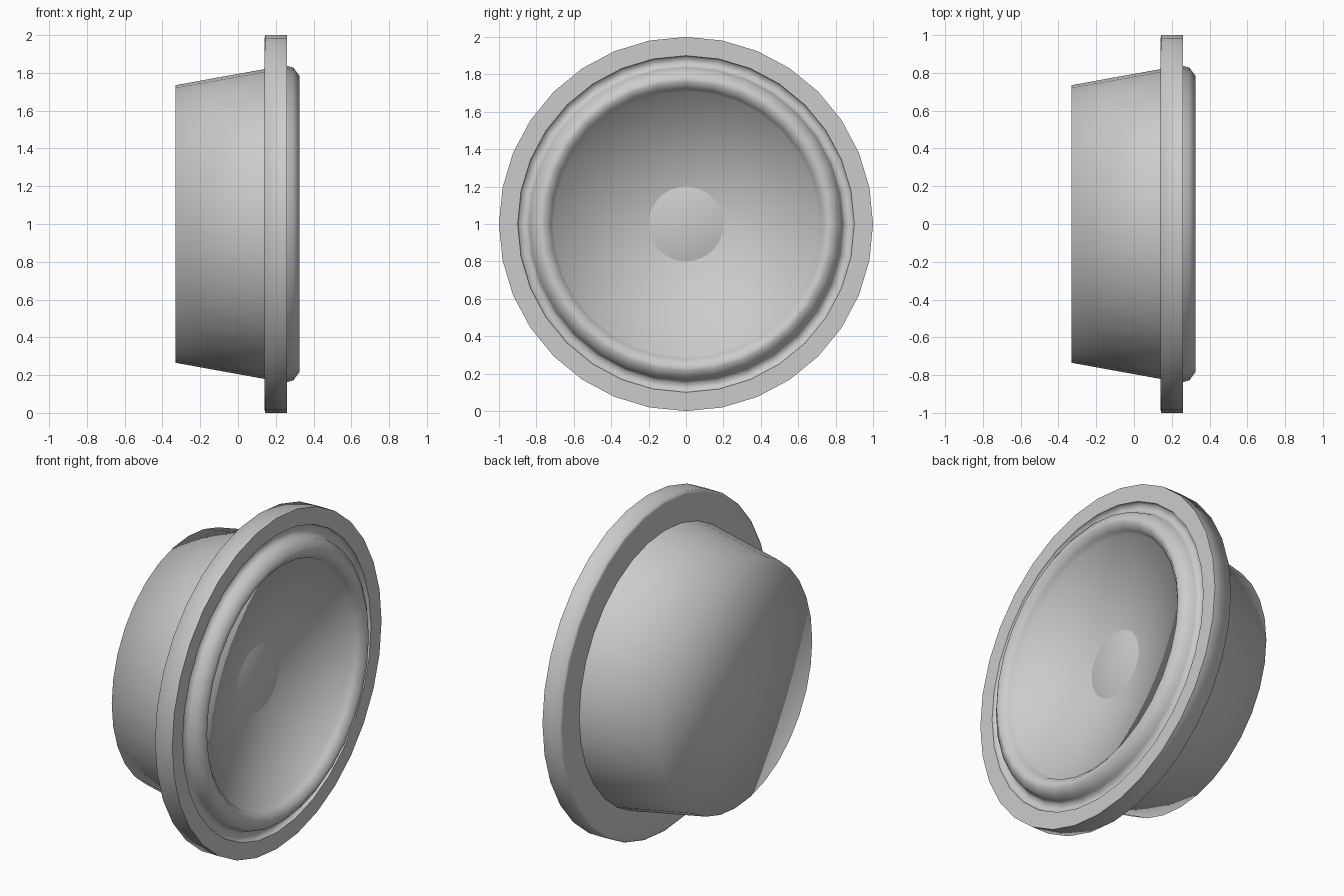
import bpy, bmesh
from math import sin, cos, pi, radians

if "Cube" in bpy.data.objects:
    bpy.data.objects.remove(bpy.data.objects["Cube"])

SIDES = 32
CENTRE_Z = 1.0


def lathe(name, profile, angle=40):
    """Revolve (radius, x) points about the x axis; radius 0 makes a pole."""
    bm = bmesh.new()
    rings = []
    for r, x in profile:
        if r == 0:
            rings.append([bm.verts.new((x, 0, CENTRE_Z))] * SIDES)
        else:
            rings.append([bm.verts.new((x, -r * sin(2 * pi * k / SIDES),
                                        CENTRE_Z + r * cos(2 * pi * k / SIDES)))
                          for k in range(SIDES)])
    for a, b in zip(rings, rings[1:]):
        for k in range(SIDES):
            n = (k + 1) % SIDES
            bm.faces.new(list(dict.fromkeys((a[k], a[n], b[n], b[k]))))
    mesh = bpy.data.meshes.new(name)
    bm.to_mesh(mesh)
    bm.free()
    ob = bpy.data.objects.new(name, mesh)
    bpy.context.collection.objects.link(ob)
    bpy.ops.object.select_all(action='DESELECT')
    ob.select_set(True)
    bpy.context.view_layer.objects.active = ob
    bpy.ops.object.shade_smooth_by_angle(angle=radians(angle))
    return ob


# Tapered closed basket, shaded as one soft shell
lathe("basket", [(0, -0.33), (0.735, -0.33), (0.82, 0.14)], 180)

# Mounting ring: softly shaded back and rim, flat front
lathe("ring_back", [(0.82, 0.14), (0.98, 0.14), (1.0, 0.145), (1.0, 0.26)], 180)
lathe("ring_front", [(1.0, 0.26), (0.90, 0.26)])

# Surround groove and faceted half roll running smoothly into the cone
lathe("surround_and_cone", [(0.90, 0.26), (0.893, 0.235), (0.85, 0.238),
                            (0.837, 0.26), (0.828, 0.293), (0.785, 0.325),
                            (0.76, 0.325), (0.722, 0.293), (0.71, 0.255),
                            (0.20, 0.135)], 180)

# Low domed dust cap
lathe("dust_cap", [(0.20, 0.135), (0.15, 0.147), (0.08, 0.156),
                   (0, 0.16)], 60)
